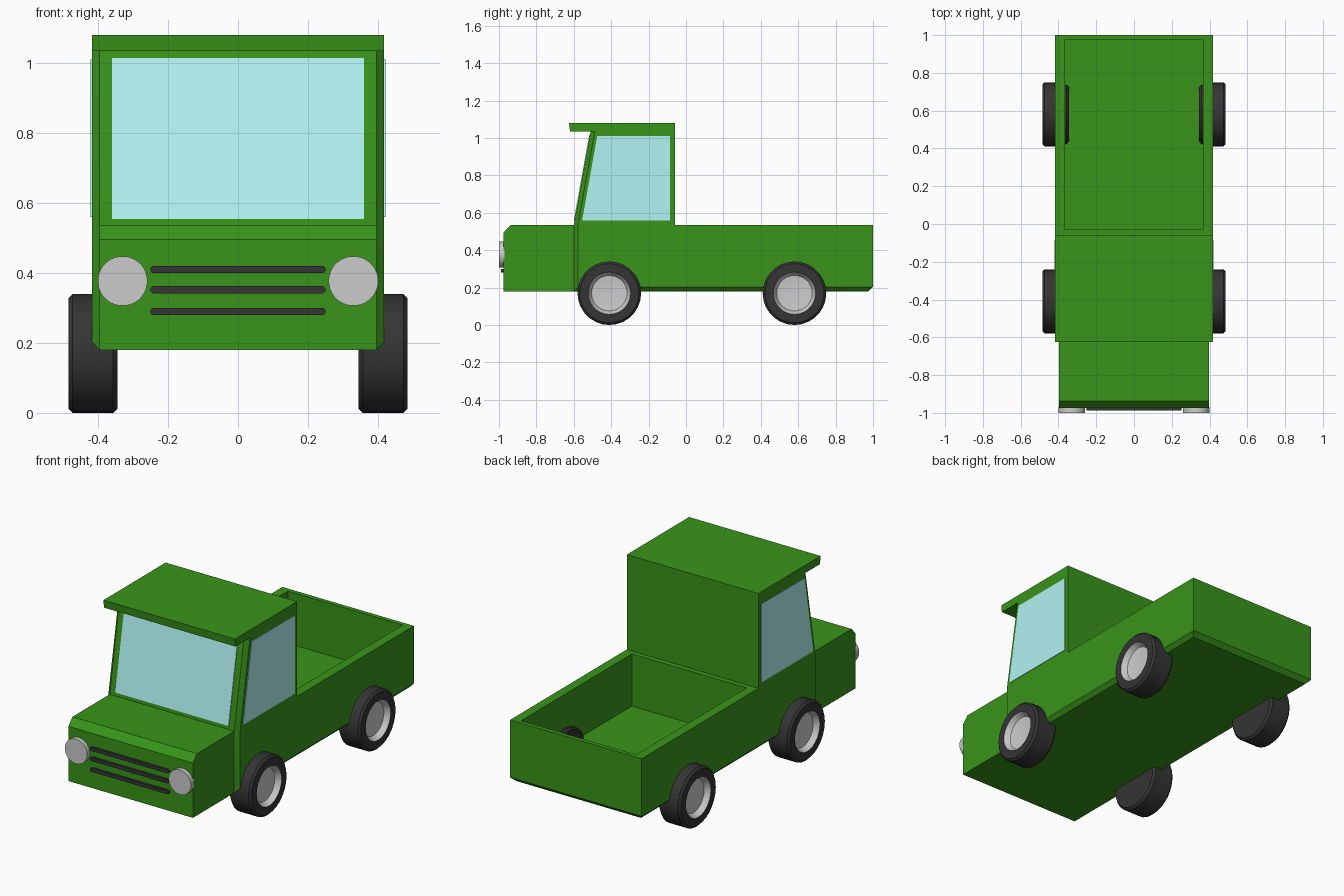
import bpy, bmesh, math
from mathutils import Vector

if "Cube" in bpy.data.objects:
    bpy.data.objects.remove(bpy.data.objects["Cube"])


def material(name, r, g, b):
    m = bpy.data.materials.new(name)
    m.diffuse_color = (r, g, b, 1)
    m.use_nodes = True
    m.node_tree.nodes["Principled BSDF"].inputs["Base Color"].default_value = m.diffuse_color
    return m


GREEN = material("green_paint", 0.04, 0.3, 0.01)
GLASS = material("glass", 0.45, 0.9, 0.9)
BLACK = material("rubber", 0.035, 0.035, 0.035)
GREY = material("hub_grey", 0.8, 0.8, 0.8)
W = 0.418  # half width of the body


def finish(bm, name, *mats):
    me = bpy.data.meshes.new(name)
    bm.to_mesh(me)
    bm.free()
    ob = bpy.data.objects.new(name, me)
    bpy.context.collection.objects.link(ob)
    for m in mats:
        me.materials.append(m)
    bpy.ops.object.select_all(action='DESELECT')
    ob.select_set(True)
    bpy.context.view_layer.objects.active = ob
    bpy.ops.object.shade_smooth_by_angle(angle=math.radians(35))
    return ob


def prism(profile, x0, x1, skip=()):
    """Side profile of (y, z) points extruded from x0 to x1."""
    bm = bmesh.new()
    a = [bm.verts.new((x0, y, z)) for y, z in profile]
    b = [bm.verts.new((x1, y, z)) for y, z in profile]
    bm.faces.new(a)
    bm.faces.new(b[::-1])
    n = len(profile)
    for i in range(n):
        if i not in skip:
            j = (i + 1) % n
            bm.faces.new((a[j], a[i], b[i], b[j]))
    bmesh.ops.recalc_face_normals(bm, faces=bm.faces)
    return bm


def slot(name, x, z, r, stretch, y0, y1, *mats):
    """Disc facing the front, optionally stretched sideways into a bar."""
    bm = bmesh.new()
    n = 32
    rings = []
    for y in (y0, y1):
        ring = []
        for i in range(n):
            t = 2 * math.pi * (i + 0.5) / n
            c = math.cos(t)
            ring.append(bm.verts.new((x + r * c + math.copysign(stretch, c), y, z + r * math.sin(t))))
        rings.append(ring)
        bm.faces.new(ring)
    for i in range(n):
        j = (i + 1) % n
        bm.faces.new((rings[0][i], rings[0][j], rings[1][j], rings[1][i]))
    bmesh.ops.recalc_face_normals(bm, faces=bm.faces)
    return finish(bm, name, *mats)


def wheel(name, side, y):
    """Lathed tyre with a dished grey hub on its outer side."""
    profile = [(0.345, 0), (0.345, 0.158), (0.357, 0.17), (0.473, 0.17),
               (0.485, 0.158), (0.485, 0.113), (0.455, 0.095), (0.445, 0)]
    bm = bmesh.new()
    vs = [bm.verts.new((side * x, y, 0.17 + r)) for x, r in profile]
    es = [bm.edges.new(p) for p in zip(vs, vs[1:])]
    bmesh.ops.spin(bm, geom=vs + es, cent=(0, y, 0.17), axis=(1, 0, 0),
                   angle=2 * math.pi, steps=28, use_duplicate=False)
    bmesh.ops.remove_doubles(bm, verts=bm.verts, dist=0.0005)
    bmesh.ops.recalc_face_normals(bm, faces=bm.faces)
    for f in bm.faces:
        c = f.calc_center_median()
        if abs(c.x) > 0.4 and Vector((c.y - y, c.z - 0.17)).length < 0.112:
            f.material_index = 1
    finish(bm, name, BLACK, GREY)


# Lower body and cabin in one profile
bm = prism([(-0.6, 0.18), (-0.6, 0.535), (-0.51, 1.035), (-0.06, 1.035),
            (-0.06, 0.535), (1.0, 0.535), (1.0, 0.205), (0.975, 0.18)], -W, W)
# Chamfer the front pillars and the lower side edges
edges = []
for e in bm.edges:
    p, q = (v.co for v in e.verts)
    along = abs(p.x - q.x) < 1e-4
    if along and (max(p.y, q.y) < -0.5 or max(p.z, q.z) < 0.19):
        edges.append(e)
bmesh.ops.bevel(bm, geom=edges, offset=0.022, segments=1, affect='EDGES')
bmesh.ops.delete(bm, geom=[f for f in bm.faces if min(v.co.z for v in f.verts) > 1.03],
                 context='FACES_ONLY')
# Sink the cargo bed into the rear deck
bed = next(f for f in bm.faces
           if f.normal.z > 0.9 and f.calc_center_median().y > 0.2)
for z in (0.535, 0.235):
    bmesh.ops.inset_individual(bm, faces=[bed], thickness=0.01)
    for v in bed.verts:
        v.co = (math.copysign(0.365, v.co.x), -0.03 if v.co.y < 0.4 else 0.975, z)
finish(bm, "body_and_cabin", GREEN)

# Roof with front visor
finish(prism([(-0.62, 1.035), (-0.625, 1.08), (-0.06, 1.08), (-0.06, 1.035),
              (-0.51, 1.035)], -W, W, skip=(3,)), "roof", GREEN)

# Hood, slightly narrower than the body
finish(prism([(-0.6, 0.18), (-0.975, 0.18), (-0.975, 0.495), (-0.938, 0.535),
              (-0.6, 0.535)], -0.396, 0.396, skip=(4,)), "hood", GREEN)

# Windows
finish(prism([(-0.6005, 0.555), (-0.5177, 1.015), (-0.505, 1.015), (-0.588, 0.555)],
             -0.36, 0.36), "windshield", GLASS)
for side, label in ((1, "right"), (-1, "left")):
    finish(prism([(-0.555, 0.56), (-0.475, 1.01), (-0.085, 1.01), (-0.085, 0.56)],
                 side * 0.41, side * 0.421), label + "_window", GLASS)
    # Headlights and wheels
    slot(label + "_headlight", side * 0.33, 0.377, 0.071, 0, -1.0, -0.97)
    wheel(label + "_front_wheel", side, -0.41)
    wheel(label + "_rear_wheel", side, 0.58)

# Grille bars
for i, z in enumerate((0.41, 0.352, 0.29)):
    slot("grille_bar_%d" % (i + 1), 0, z, 0.0105, 0.24, -0.988, -0.97, BLACK)
